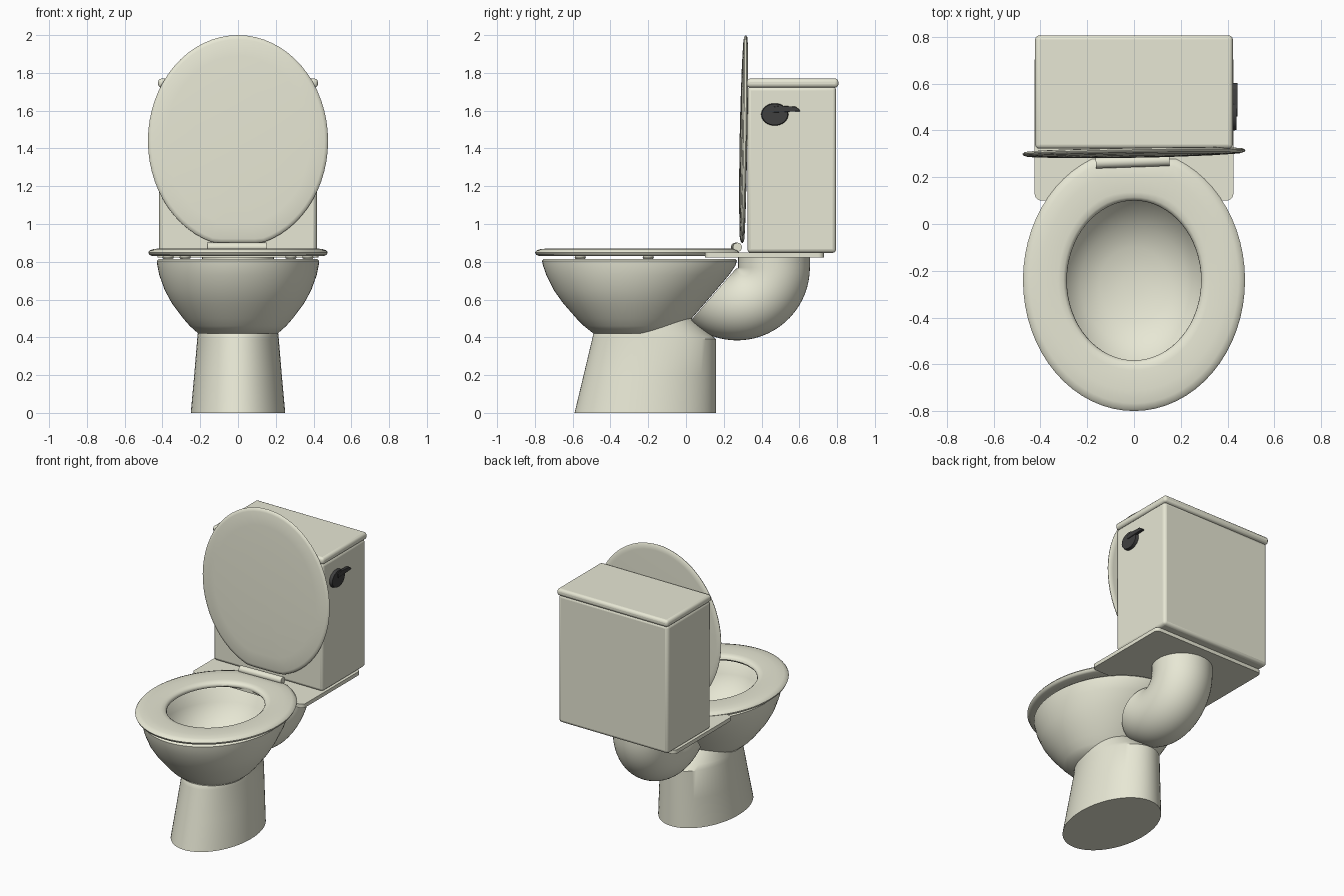
import bpy, bmesh, math
from mathutils import Vector, Matrix

if "Cube" in bpy.data.objects:
    bpy.data.objects.remove(bpy.data.objects["Cube"])

N = 64
cream = bpy.data.materials.new("cream")
cream.diffuse_color = (0.8, 0.8, 0.66, 1)
cream.use_nodes = True
cream.node_tree.nodes["Principled BSDF"].inputs["Base Color"].default_value = cream.diffuse_color
dark = bpy.data.materials.new("dark")
dark.diffuse_color = (0.05, 0.05, 0.05, 1)
dark.use_nodes = True
dark.node_tree.nodes["Principled BSDF"].inputs["Base Color"].default_value = dark.diffuse_color


def finish(name, bm, mat=cream, angle=35, bevel=0):
    bmesh.ops.recalc_face_normals(bm, faces=bm.faces)
    me = bpy.data.meshes.new(name)
    bm.to_mesh(me)
    bm.free()
    me.materials.append(mat)
    ob = bpy.data.objects.new(name, me)
    bpy.context.collection.objects.link(ob)
    if bevel:
        m = ob.modifiers.new("bevel", 'BEVEL')
        m.width, m.segments = bevel, 3
    bpy.ops.object.select_all(action='DESELECT')
    ob.select_set(True)
    bpy.context.view_layer.objects.active = ob
    bpy.ops.object.shade_smooth_by_angle(angle=math.radians(angle))
    return ob


def loft(rings, closed=False):
    """Skin a list of equal-length point rings, capped or joined end to end."""
    bm = bmesh.new()
    vs = [[bm.verts.new(p) for p in r] for r in rings]
    n = len(vs[0])
    pairs = list(zip(vs, vs[1:])) + ([(vs[-1], vs[0])] if closed else [])
    for a, b in pairs:
        for i in range(n):
            j = (i + 1) % n
            bm.faces.new((a[i], a[j], b[j], b[i]))
    if not closed:
        bm.faces.new(vs[0])
        bm.faces.new(vs[-1])
    return bm


def oval(z, rx, y0, y1, y_max=9):
    """Horizontal ellipse spanning y0..y1, flattened at y_max."""
    c, ry = (y0 + y1) / 2, (y1 - y0) / 2
    return [Vector((rx * math.cos(t), min(c + ry * math.sin(t), y_max), z))
            for t in (2 * math.pi * i / N for i in range(N))]


def box(name, lo, hi, bevel):
    lo, hi = Vector(lo), Vector(hi)
    bm = bmesh.new()
    bmesh.ops.create_cube(bm, size=1)
    for v in bm.verts:
        v.co = (lo + hi) / 2 + v.co * (hi - lo)
    return finish(name, bm, bevel=bevel)


# bowl: outer shell up to the rim, then the hollow inside
bowl = [(0.42, 0.21, -0.49, -0.05), (0.46, 0.255, -0.54, -0.01), (0.5, 0.29, -0.58, 0.03),
        (0.58, 0.35, -0.65, 0.1), (0.65, 0.388, -0.7, 0.16), (0.73, 0.417, -0.74, 0.228),
        (0.78, 0.427, -0.757, 0.262), (0.805, 0.43, -0.762, 0.27), (0.815, 0.42, -0.752, 0.26),
        (0.815, 0.36, -0.68, 0.18), (0.8, 0.345, -0.66, 0.165), (0.72, 0.33, -0.64, 0.13),
        (0.64, 0.29, -0.58, 0.06), (0.58, 0.23, -0.51, -0.01), (0.545, 0.15, -0.42, -0.1),
        (0.53, 0.05, -0.3, -0.2)]
finish("bowl", loft([oval(*r) for r in bowl]), angle=50)

# pedestal
pedestal = [(0, 0.25, -0.59, 0.16), (0.2, 0.232, -0.542, 0.16), (0.39, 0.216, -0.497, 0.16),
            (0.42, 0.213, -0.49, 0.125), (0.5, 0.2, -0.42, 0.035)]
finish("pedestal", loft([oval(*r) for r in pedestal]))

# outlet elbow sweeping from the bowl up to the tank shelf
R, r, cy, cz = 0.196, 0.19, 0.27, 0.77
stations = [(cy, 0.83, 0)] + [(cy, cz, math.radians(131 * k / 24)) for k in range(25)]
elbow = []
for y, z, a in stations:
    ring = []
    for i in range(48):
        t = 2 * math.pi * i / 48
        d = R + r * math.cos(t)
        ring.append((r * math.sin(t), y + d * math.cos(a), z - d * math.sin(a)))
    elbow.append(ring)
finish("outlet_elbow", loft(elbow))

# seat ring: closed cross-section from inner oval (f=0) to outer oval (f=1)
section = [(0, 0.845), (0.02, 0.858), (0.08, 0.867), (0.2, 0.871), (0.6, 0.871), (0.85, 0.868),
           (0.96, 0.86), (1, 0.85), (0.97, 0.837), (0.9, 0.831), (0.1, 0.831), (0.03, 0.835)]
seat = []
for f, z in section:
    inner, outer = oval(z, 0.287, -0.583, 0.1), oval(z, 0.475, -0.8, 0.32, 0.28)
    seat.append([a.lerp(b, f) for a, b in zip(inner, outer)])
finish("seat", loft(seat, closed=True), angle=50)

# seat bumpers
for i, (x, y) in enumerate([(0.28, -0.56), (0.37, -0.2), (-0.28, -0.56), (-0.37, -0.2)]):
    bm = bmesh.new()
    bmesh.ops.create_uvsphere(bm, u_segments=16, v_segments=8, radius=1,
                              matrix=Matrix.Translation((x, y, 0.824)) @ Matrix.Diagonal((0.03, 0.03, 0.014, 1)))
    finish(f"seat_bumper_{i + 1}", bm)

# raised lid: shallow domed oval modelled flat, then stood up behind the seat
lid = []
for s, h in [(0.93, -0.012), (0.98, -0.01), (1, -0.003), (0.995, 0.003), (0.96, 0.009),
             (0.8, 0.013), (0.5, 0.017), (0.15, 0.019)]:
    pts = oval(h, 0.477, -0.56, 0.56, 0.54)
    lid.append([Vector((p.x * s, p.y * s, p.z)) for p in pts])
lid_ob = finish("lid", loft(lid), angle=50)
lid_ob.matrix_world = (Matrix.Translation((0, 0.305, 1.44)) @ Matrix.Rotation(math.radians(1), 4, 'Z')
                       @ Matrix.Rotation(math.radians(-1), 4, 'X')
                       @ Matrix(((1, 0, 0, 0), (0, 0, -1, 0), (0, -1, 0, 0), (0, 0, 0, 1)))
                       @ Matrix.Identity(4))
# bake the stand-up transform so normals stay outward
lid_ob.data.transform(lid_ob.matrix_world)
lid_ob.matrix_world = Matrix.Identity(4)
bm = bmesh.new()
bm.from_mesh(lid_ob.data)
bmesh.ops.recalc_face_normals(bm, faces=bm.faces)
bm.to_mesh(lid_ob.data)
bm.free()

# hinge barrel
bm = bmesh.new()
bmesh.ops.create_cone(bm, cap_ends=True, segments=24, radius1=0.024, radius2=0.024, depth=0.315,
                      matrix=Matrix.Translation((-0.006, 0.267, 0.877)) @ Matrix.Rotation(math.radians(2), 4, 'Z')
                      @ Matrix.Rotation(math.pi / 2, 4, 'Y'))
finish("hinge", bm)

# shelf under the tank, with rounded corners
corners = []
for k, (x, y) in enumerate([(0.395, 0.7), (-0.395, 0.7), (-0.395, 0.13), (0.395, 0.13)]):
    for i in range(7):
        t = math.pi / 2 * (k + i / 6)
        corners.append((x + 0.03 * math.cos(t), y + 0.03 * math.sin(t)))
finish("tank_shelf", loft([[(x, y, z) for x, y in corners] for z in (0.822, 0.848)]))

# tank and its cover
box("tank", (-0.417, 0.325, 0.847), (0.417, 0.795, 1.727), 0.02)
box("tank_cover", (-0.423, 0.322, 1.722), (0.423, 0.807, 1.77), 0.018)

# flush handle: round boss and lever
bm = bmesh.new()
bmesh.ops.create_cone(bm, cap_ends=True, segments=32, radius1=1, radius2=0.93, depth=1,
                      matrix=Matrix.Translation((0.425, 0.47, 1.58)) @ Matrix.Diagonal((0.025, 0.073, 0.06, 1))
                      @ Matrix.Rotation(math.pi / 2, 4, 'Y'))
finish("handle_boss", bm, dark)
lever = [(0.46, 1.59), (0.605, 1.597), (0.6, 1.606), (0.58, 1.621), (0.5, 1.626), (0.46, 1.62)]
finish("handle_lever", loft([[(x, y, z) for y, z in lever] for x in (0.422, 0.443)]), dark, bevel=0.003)
